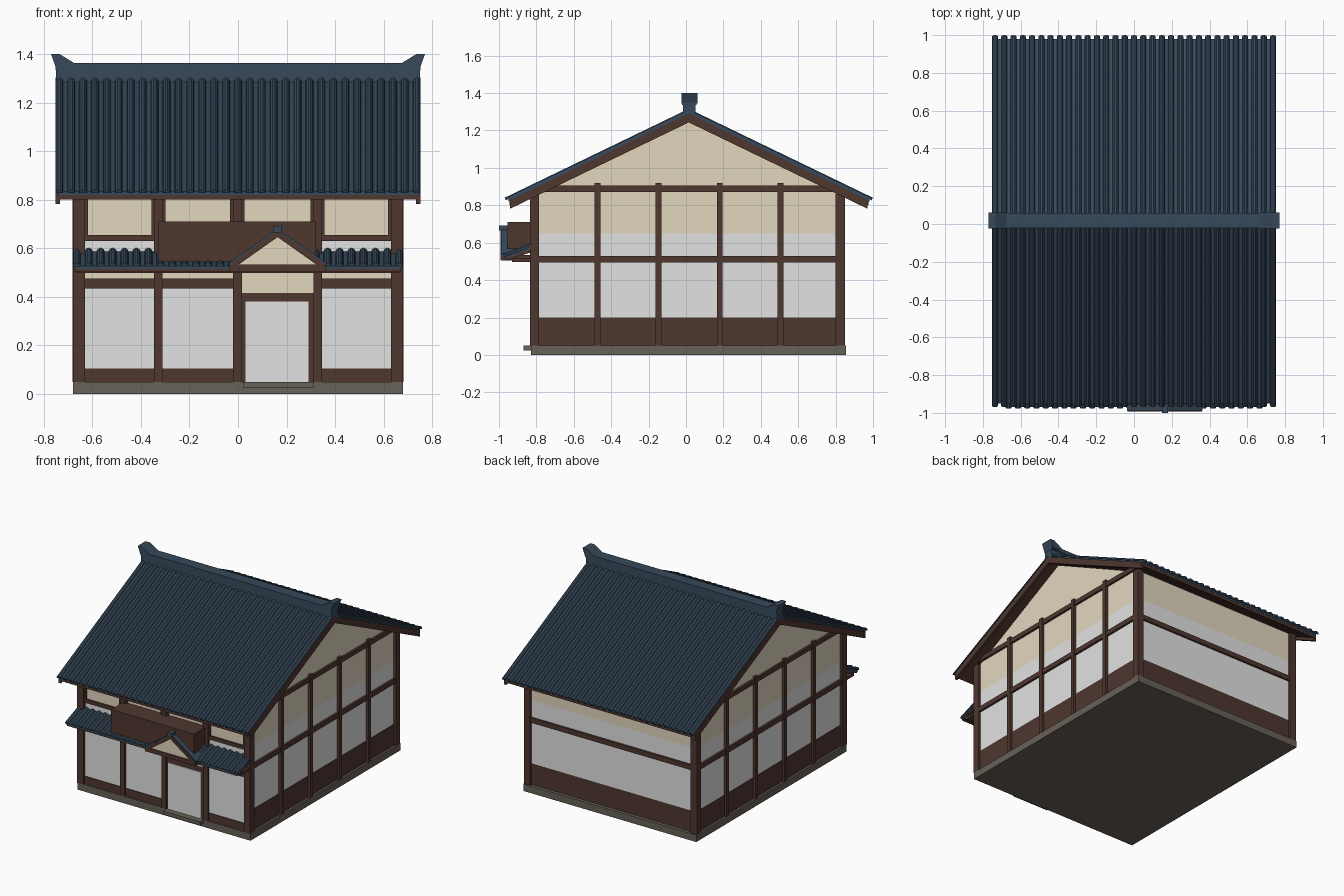
import bpy, bmesh, math
from mathutils import Vector

if "Cube" in bpy.data.objects:
    bpy.data.objects.remove(bpy.data.objects["Cube"])


def lin(c):
    c /= 255
    return c / 12.92 if c <= 0.04045 else ((c + 0.055) / 1.055) ** 2.4


def material(name, r, g, b):
    m = bpy.data.materials.new(name)
    m.diffuse_color = (lin(r), lin(g), lin(b), 1)
    m.use_nodes = True
    m.node_tree.nodes["Principled BSDF"].inputs["Base Color"].default_value = m.diffuse_color
    return m


SLATE = material("slate_blue", 55, 73, 91)
WOOD = material("dark_wood", 78, 55, 47)
CREAM = material("cream_plaster", 226, 215, 191)
WHITE = material("white_paper", 226, 226, 226)
STONE = material("grey_stone", 103, 97, 87)


def finish(name, bm, mat):
    bmesh.ops.recalc_face_normals(bm, faces=bm.faces)
    me = bpy.data.meshes.new(name)
    bm.to_mesh(me)
    bm.free()
    me.materials.append(mat)
    ob = bpy.data.objects.new(name, me)
    bpy.context.collection.objects.link(ob)
    return ob


def add_prism(bm, ring, vec):
    """Closed ring of 3D points extruded along vec."""
    a = [bm.verts.new(p) for p in ring]
    b = [bm.verts.new(Vector(p) + Vector(vec)) for p in ring]
    bm.faces.new(a)
    bm.faces.new(b[::-1])
    n = len(a)
    for i in range(n):
        bm.faces.new((a[i], b[i], b[(i + 1) % n], a[(i + 1) % n]))


def prism(name, ring, vec, mat):
    bm = bmesh.new()
    add_prism(bm, ring, vec)
    return finish(name, bm, mat)


def box(name, x0, x1, y0, y1, z0, z1, mat):
    ring = [(x0, y0, z0), (x1, y0, z0), (x1, y1, z0), (x0, y1, z0)]
    return prism(name, ring, (0, 0, z1 - z0), mat)


def tile_ribs(name, half, n, low, high, r, mat):
    """Row of half-round tiles running from low (y, z) to high (y, z)."""
    bm = bmesh.new()
    low, high = Vector((0, *low)), Vector((0, *high))
    run = high - low
    up = run.cross(Vector((1, 0, 0))).normalized()
    up = up if up.z > 0 else -up
    step = (2 * half - 2 * r) / (n - 1)
    for i in range(n):
        c = low + Vector((-half + r + i * step, 0, 0))
        ring = [c + Vector((r * math.cos(t), 0, 0)) + up * r * math.sin(t)
                for t in (math.pi * k / 5 for k in range(6))]
        add_prism(bm, ring, run)
    return finish(name, bm, mat)


# Plinth and door step
box("plinth", -.68, .68, -.83, .855, 0, .05, STONE)
box("door_step", .02, .31, -.87, -.82, .025, .05, STONE)

# Wall bands
YF, YB = -.812, .832
box("wainscot", -.665, .665, YF, YB, .05, .2, WOOD)
box("white_wall", -.662, .662, YF, YB, .2, .65, WHITE)
box("cream_wall", -.662, .662, YF, YB, .65, .86, CREAM)
prism("gable_wall", [(-.662, YF, .85), (-.662, YB, .85), (-.662, .015, 1.26)],
      (1.324, 0, 0), CREAM)

# Corner posts
for sx in (-1, 1):
    for y0 in (-.835, .8):
        x0, x1 = sorted((sx * .63, sx * .68))
        box("corner_post", x0, x1, y0, y0 + .05, .05, .86, WOOD)

# Side wall timbers
for sx in (-1, 1):
    x0, x1 = sorted((sx * .65, sx * .682))
    for y in (-.473, -.147, .18, .505):
        box("side_post", x0, x1, y - .015, y + .015, .05, .92, WOOD)
    x0, x1 = sorted((sx * .65, sx * .677))
    box("side_mid_rail", x0, x1, -.8, .82, .495, .53, WOOD)
    box("side_top_rail", x0, x1, -.8, .82, .872, .905, WOOD)

# Back rail
box("back_rail", -.65, .65, .82, .846, .495, .53, WOOD)

# Front posts and bays
for x in (-.328, -.002, .328):
    box("front_post", x - .018, x + .018, -.833, -.8, .05, .86, WOOD)
bays = [(-.63, -.345), (-.31, -.02), (.015, .31), (.345, .63)]
for i, (a, b) in enumerate(bays):
    if i == 2:
        # Doorway
        box("door_frame", a, b, -.822, -.8, .05, .415, WOOD)
        box("door", .03, .29, -.828, -.82, .05, .38, WHITE)
        box("door_transom", a, b, -.82, -.812, .415, .52, CREAM)
    else:
        box("front_sill", a, b, -.822, -.8, .05, .105, WOOD)
        box("front_screen", a, b, -.817, -.81, .105, .435, WHITE)
        box("front_rail", a, b, -.826, -.8, .435, .475, WOOD)
        box("front_frieze", a, b, -.817, -.81, .475, .52, CREAM)
    # Upper window
    box("window_sill", a, b, -.826, -.8, .63, .655, WOOD)
    for x in (a, b - .012):
        box("window_jamb", x, x + .012, -.824, -.8, .655, .83, WOOD)

# Main roof: chevrons across the ridge, then tile ribs
RY, SL, HALF = .015, .483, .965


def chevron(name, x0, x1, top, bottom, half, mat):
    ring = [(x0, RY - half, top - SL * half), (x0, RY, top), (x0, RY + half, top - SL * half),
            (x0, RY + half, bottom - SL * half), (x0, RY, bottom),
            (x0, RY - half, bottom - SL * half)]
    return prism(name, ring, (x1 - x0, 0, 0), mat)


chevron("roof_slab", -.745, .745, 1.30, 1.286, HALF, SLATE)
chevron("roof_deck", -.74, .74, 1.286, 1.265, HALF - .005, WOOD)
for x in (-.752, .732):
    chevron("barge_board", x, x + .02, 1.29, 1.243, HALF - .01, WOOD)
for s in (-1, 1):
    e = HALF + .013
    tile_ribs("roof_tiles", .752, 31, (RY + s * e, 1.299 - SL * e), (RY, 1.299), .016, SLATE)

# Ridge with flared ends
box("ridge", -.75, .75, -.017, .05, 1.27, 1.345, SLATE)
box("ridge_cap", -.752, .752, -.022, .057, 1.335, 1.363, SLATE)
for s in (-1, 1):
    prism("ridge_horn", [(s * .67, -.025, 1.36), (s * .735, -.025, 1.4), (s * .77, -.025, 1.4),
                         (s * .75, -.025, 1.345), (s * .69, -.025, 1.345)], (0, .087, 0), SLATE)

# Front canopy
prism("canopy_slab", [(-.675, -.965, .527), (-.675, -.81, .587), (-.675, -.81, .573),
                      (-.675, -.965, .515)], (1.35, 0, 0), SLATE)
prism("canopy_deck", [(-.67, -.96, .517), (-.67, -.81, .574), (-.67, -.81, .555),
                      (-.67, -.96, .505)], (1.34, 0, 0), WOOD)
tile_ribs("canopy_tiles", .68, 28, (-.972, .526), (-.815, .586), .016, SLATE)
box("canopy_beam", -.67, .67, -.93, -.81, .498, .515, WOOD)

# Projecting panel above the canopy
box("balcony_panel", -.33, .322, -.955, -.81, .545, .71, WOOD)

# Small entrance gable
GX, GH = .163, .197


def small_chevron(name, half, top, low, thick, y0, y1, mat):
    ring = [(GX - half, y0, low), (GX, y0, top), (GX + half, y0, low),
            (GX + half, y0, low - thick), (GX, y0, top - thick), (GX - half, y0, low - thick)]
    return prism(name, ring, (0, y1 - y0, 0), mat)


small_chevron("porch_barge_board", GH, .672, .533, .026, -.993, -.972, WOOD)
small_chevron("porch_roof", GH + .003, .68, .541, .012, -.988, -.9, SLATE)
prism("porch_gable", [(GX - .17, -.98, .53), (GX + .17, -.98, .53), (GX, -.98, .655)],
      (0, .03, 0), CREAM)
box("porch_tie_beam", GX - GH, GX + GH, -.988, -.82, .505, .533, WOOD)
box("porch_ridge", GX - .016, GX + .016, -1, -.9, .665, .692, SLATE)
